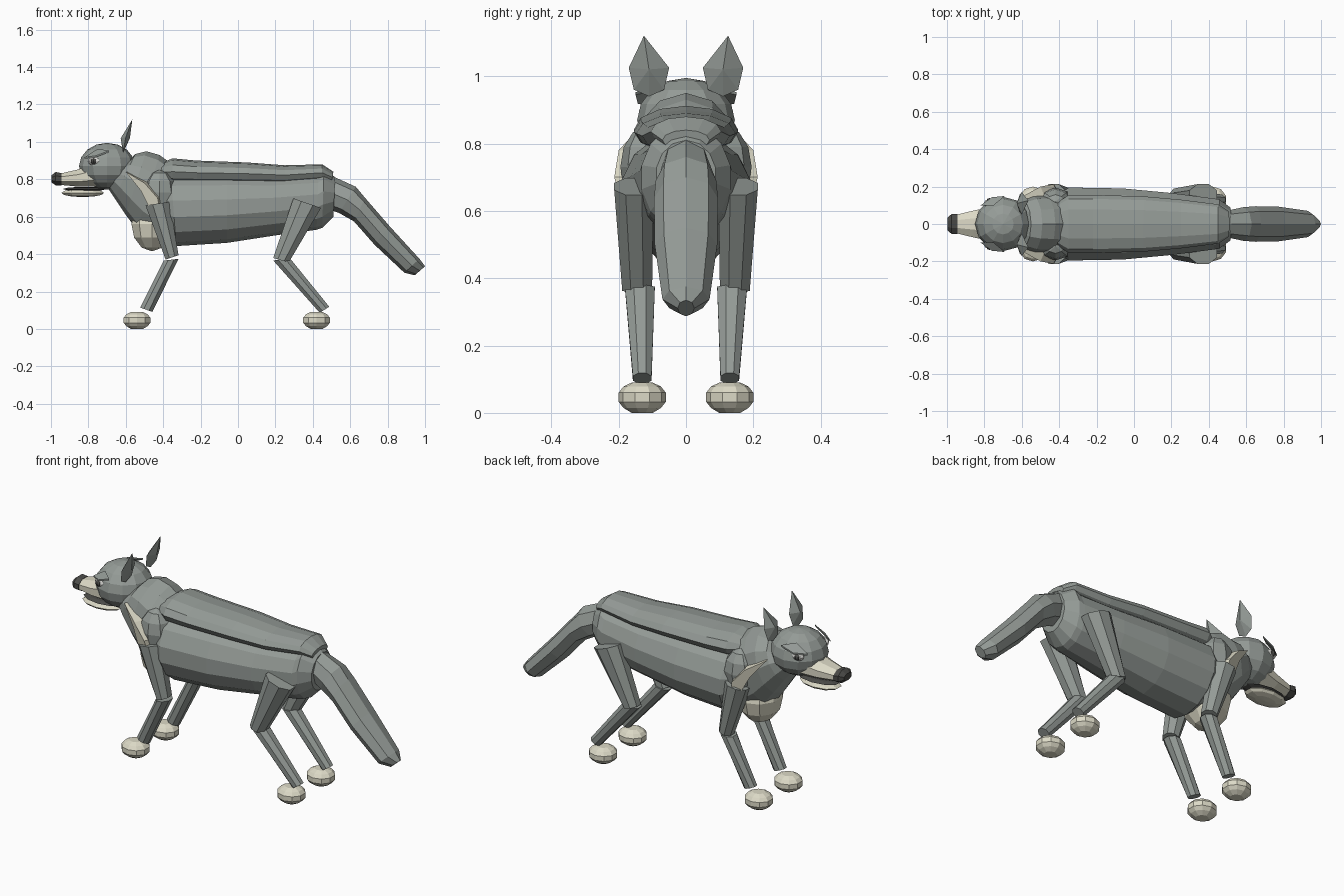
import bpy, bmesh, math
from mathutils import Vector


def colour(name, rgb):
    m = bpy.data.materials.new(name)
    m.diffuse_color = (*rgb, 1)
    return m


FUR = colour("grey fur", (0.30, 0.33, 0.31))
CREAM = colour("cream fur", (0.72, 0.70, 0.57))
DARK = colour("dark nose", (0.07, 0.07, 0.065))
WHITE = colour("eye white", (0.75, 0.75, 0.72))


def finish(bm, name, mat):
    bmesh.ops.recalc_face_normals(bm, faces=bm.faces)
    me = bpy.data.meshes.new(name)
    bm.to_mesh(me)
    bm.free()
    me.materials.append(mat)
    ob = bpy.data.objects.new(name, me)
    bpy.context.collection.objects.link(ob)
    return ob


def loft(name, rings, mat, n=8, y=None, turn=0.0):
    """Each ring: top x, top z, bottom x, bottom z, half width."""
    bm = bmesh.new()
    loops = []
    for i, (xt, zt, xb, zb, w) in enumerate(rings):
        c = Vector(((xt + xb) / 2, y[i] if y else 0, (zt + zb) / 2))
        up = Vector(((xt - xb) / 2, 0, (zt - zb) / 2))
        loops.append([bm.verts.new(c + up * math.cos(a) + Vector((0, w * math.sin(a), 0)))
                      for a in (2 * math.pi * (k + turn) / n for k in range(n))])
    for a, b in zip(loops, loops[1:]):
        for k in range(n):
            j = (k + 1) % n
            bm.faces.new((a[k], a[j], b[j], b[k]))
    bm.faces.new(loops[0])
    bm.faces.new(loops[-1])
    return finish(bm, name, mat)


def ball(name, centre, radii, mat, seg=10, rings=6):
    bm = bmesh.new()
    bmesh.ops.create_uvsphere(bm, u_segments=seg, v_segments=rings, radius=1)
    for v in bm.verts:
        v.co = Vector(c + r * p for c, r, p in zip(centre, radii, v.co))
    return finish(bm, name, mat)


def plate(name, pts, offset, mat):
    bm = bmesh.new()
    a = [bm.verts.new(p) for p in pts]
    b = [bm.verts.new(Vector(p) + Vector(offset)) for p in pts]
    bm.faces.new(a)
    bm.faces.new(b)
    for k in range(len(a)):
        j = (k + 1) % len(a)
        bm.faces.new((a[k], a[j], b[j], b[k]))
    return finish(bm, name, mat)


# Trunk, back mantle and tail
loft("body", [(-0.42, 0.80, -0.42, 0.52, 0.15), (-0.36, 0.84, -0.33, 0.443, 0.20),
              (-0.06, 0.84, -0.06, 0.46, 0.195), (0.20, 0.83, 0.20, 0.50, 0.17),
              (0.43, 0.84, 0.42, 0.53, 0.14), (0.46, 0.86, 0.45, 0.54, 0.135),
              (0.52, 0.81, 0.51, 0.60, 0.09)], FUR, 14)
loft("back_mantle", [(-0.43, 0.88, -0.43, 0.79, 0.10), (-0.35, 0.912, -0.35, 0.77, 0.155),
                     (-0.22, 0.90, -0.22, 0.77, 0.155), (0.05, 0.89, 0.05, 0.77, 0.148),
                     (0.25, 0.875, 0.25, 0.77, 0.13), (0.45, 0.88, 0.45, 0.79, 0.105),
                     (0.51, 0.84, 0.50, 0.78, 0.07)], FUR, 12)
loft("tail", [(0.48, 0.82, 0.48, 0.64, 0.065), (0.52, 0.81, 0.51, 0.63, 0.075),
              (0.63, 0.76, 0.54, 0.62, 0.09), (0.68, 0.70, 0.62, 0.575, 0.095),
              (0.81, 0.55, 0.73, 0.45, 0.093), (0.97, 0.375, 0.89, 0.30, 0.07),
              (1.0, 0.335, 0.945, 0.287, 0.025)], FUR, 8)

# Neck, chest
loft("neck", [(-0.58, 0.90, -0.70, 0.76, 0.11), (-0.55, 0.935, -0.66, 0.70, 0.135),
              (-0.49, 0.95, -0.60, 0.61, 0.155), (-0.42, 0.93, -0.54, 0.53, 0.16),
              (-0.35, 0.88, -0.42, 0.45, 0.17)], FUR, 12)
ball("chest", (-0.46, 0, 0.56), (0.115, 0.13, 0.145), CREAM)

# Head, muzzle, nose and jaw
ball("head", (-0.70, 0, 0.87), (0.15, 0.145, 0.125), FUR, 12, 8)
loft("muzzle", [(-0.76, 0.89, -0.76, 0.755, 0.10), (-0.86, 0.855, -0.85, 0.757, 0.078),
                (-0.955, 0.832, -0.955, 0.768, 0.052)], CREAM, 8, turn=0.5)
loft("nose", [(-0.945, 0.836, -0.945, 0.765, 0.058), (-0.975, 0.842, -0.975, 0.765, 0.058),
              (-0.998, 0.822, -0.998, 0.782, 0.036)], DARK, 8, turn=0.5)
ball("jaw", (-0.83, 0, 0.727), (0.12, 0.07, 0.022), CREAM, 10, 6)
ball("mouth", (-0.82, 0, 0.748), (0.125, 0.065, 0.012), DARK, 10, 4)

for s, side in ((-1, "right"), (1, "left")):
    # Eyes and brows
    ball(side + "_eye", (-0.768, s * 0.11, 0.897), (0.036, 0.024, 0.024), WHITE, 8, 6)
    ball(side + "_pupil", (-0.772, s * 0.122, 0.897), (0.018, 0.017, 0.017), DARK, 8, 6)
    plate(side + "_brow", [(-0.82, s * 0.10, 0.91), (-0.76, s * 0.143, 0.918),
                           (-0.69, s * 0.150, 0.945), (-0.75, s * 0.10, 0.955)],
          (0, 0, 0.008), FUR)

    # Ears: thin kite with a raised centre line
    bm = bmesh.new()
    rim = [bm.verts.new((x, s * y, z)) for x, y, z in
           ((-0.612, 0.065, 0.96), (-0.60, 0.05, 1.025), (-0.565, 0.125, 1.12),
            (-0.60, 0.17, 1.025), (-0.612, 0.155, 0.96), (-0.615, 0.11, 0.94))]
    for dx in (-0.027, 0.022):
        mid = bm.verts.new((-0.60 + dx, s * 0.11, 1.02))
        for k in range(6):
            bm.faces.new((rim[k], rim[(k + 1) % 6], mid))
    finish(bm, side + "_ear", FUR)

    # Cream ruff beside the neck
    plate(side + "_ruff", [(-0.60, s * 0.145, 0.84), (-0.50, s * 0.20, 0.78),
                           (-0.43, s * 0.213, 0.70), (-0.42, s * 0.20, 0.65),
                           (-0.48, s * 0.195, 0.66), (-0.52, s * 0.18, 0.74)],
          (0.03, -s * 0.07, 0), CREAM)
    # Shoulder tuft
    ball(side + "_shoulder", (-0.42, s * 0.12, 0.73), (0.09, 0.075, 0.12), FUR, 8, 6)

    # Legs
    up_y, low_y = [s * 0.155, s * 0.145], [s * 0.137, s * 0.13]
    loft(side + "_front_upper_leg", [(-0.36, 0.68, -0.50, 0.66, 0.063),
                                     (-0.315, 0.395, -0.39, 0.37, 0.048)], FUR, 8, up_y, 0.5)
    loft(side + "_front_lower_leg", [(-0.315, 0.375, -0.40, 0.365, 0.048),
                                     (-0.455, 0.09, -0.525, 0.115, 0.03)], FUR, 8, low_y, 0.5)
    loft(side + "_back_upper_leg", [(0.45, 0.645, 0.29, 0.70, 0.063),
                                    (0.275, 0.355, 0.185, 0.38, 0.048)], FUR, 8, up_y, 0.5)
    loft(side + "_back_lower_leg", [(0.28, 0.38, 0.185, 0.365, 0.048),
                                    (0.49, 0.12, 0.435, 0.085, 0.03)], FUR, 8, low_y, 0.5)

    # Paws: squashed rounds with a flat band
    for x, end in ((-0.54, "front"), (0.42, "back")):
        bm = bmesh.new()
        loops = [[bm.verts.new((x + 0.075 * r * math.cos(a), s * 0.13 + 0.07 * r * math.sin(a), z))
                  for a in (math.pi * (k + 0.5) / 5 for k in range(10))]
                 for r, z in ((0.45, 0.0), (0.8, 0.015), (1, 0.033), (1, 0.06), (0.8, 0.078), (0.45, 0.09))]
        for a, b in zip(loops, loops[1:]):
            for k in range(10):
                j = (k + 1) % 10
                bm.faces.new((a[k], a[j], b[j], b[k]))
        bm.faces.new(loops[0])
        bm.faces.new(loops[-1])
        finish(bm, f"{side}_{end}_paw", CREAM)
